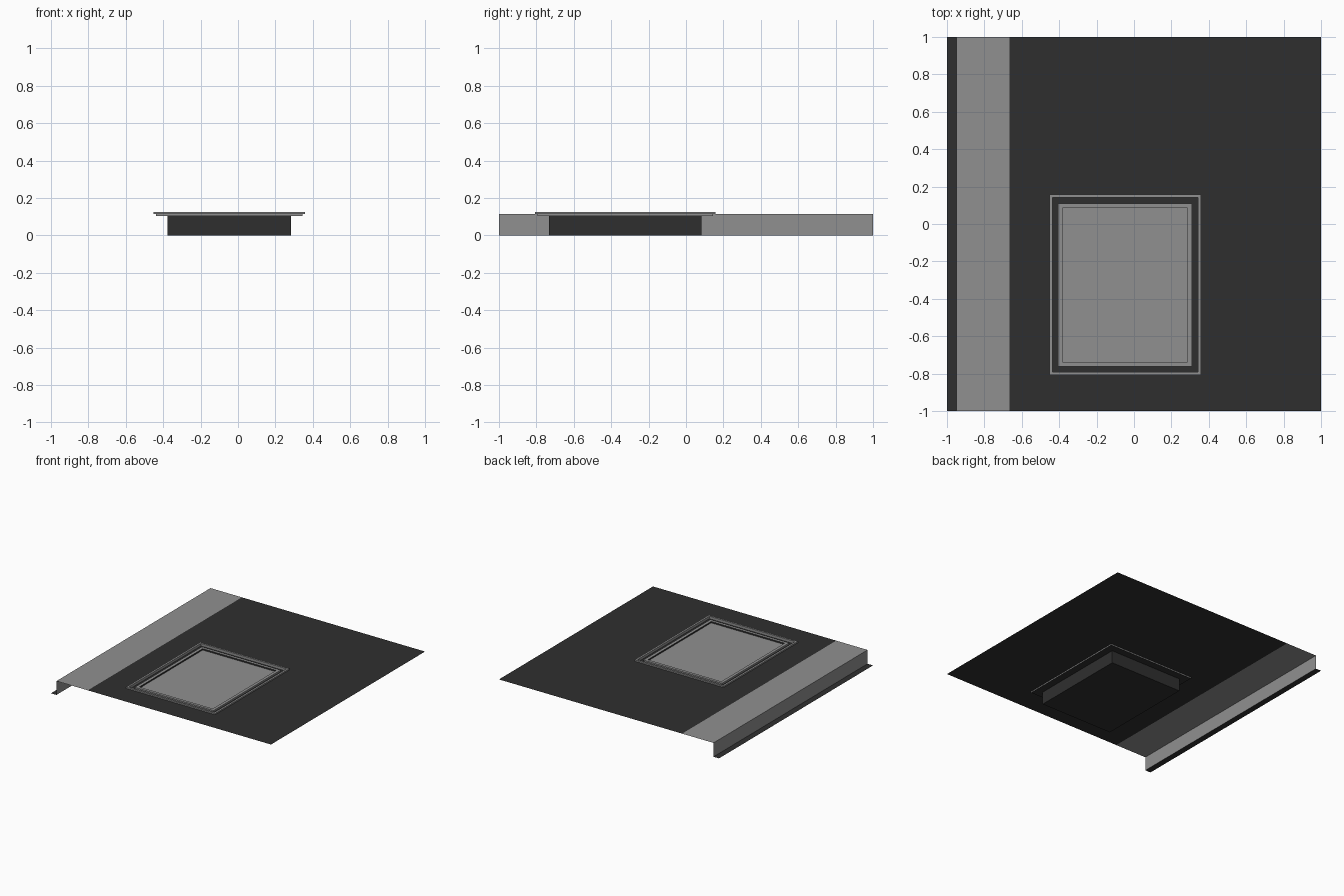
import bpy, bmesh

if "Cube" in bpy.data.objects:
    bpy.data.objects.remove(bpy.data.objects["Cube"])

def material(name, v):
    m = bpy.data.materials.new(name)
    m.diffuse_color = (v, v, v, 1)
    m.use_nodes = True
    m.node_tree.nodes["Principled BSDF"].inputs["Base Color"].default_value = m.diffuse_color
    return m

DARK = material("dark_asphalt", 0.028)
GRAY = material("light_concrete", 0.28)

def rect(x0, x1, y0, y1, z):
    return [(x0, y0, z), (x1, y0, z), (x1, y1, z), (x0, y1, z)]

def inset(d, z):
    """Hatch outline grown outwards by d from the pit walls."""
    return rect(-0.377 - d, 0.283 + d, -0.733 - d, 0.082 + d, z)

def build(name, mat, faces):
    me = bpy.data.meshes.new(name)
    bm = bmesh.new()
    for f in faces:
        bm.faces.new([bm.verts.new(p) for p in f])
    bmesh.ops.remove_doubles(bm, verts=bm.verts, dist=1e-5)
    bm.to_mesh(me)
    bm.free()
    me.materials.append(mat)
    ob = bpy.data.objects.new(name, me)
    bpy.context.collection.objects.link(ob)
    return ob

def band(a, b):
    """Four quads joining outline a to outline b."""
    return [(a[i], a[(i + 1) % 4], b[(i + 1) % 4], b[i]) for i in range(4)]

TOP, FLOOR = 0.114, 0.104

# road strip, kerb and pavement sheets
build("road_edge", DARK, [rect(-1, -0.95, -1, 1, 0)])
build("kerb", GRAY, [
    rect(-0.95, -0.665, -1, 1, TOP),
    [(-0.95, 1, 0), (-0.95, -1, 0), (-0.95, -1, TOP), (-0.95, 1, TOP)]])
build("pavement", DARK, band(rect(-0.665, 1, -1, 1, TOP), inset(0.062, TOP)))

# raised rim with its outer collar
build("hatch_rim", GRAY,
      band(inset(0.075, TOP), inset(0.075, 0.125))
      + band(inset(0.075, 0.125), inset(0.059, 0.125))
      + band(inset(0.062, FLOOR), inset(0.062, TOP)))
build("rim_inner_wall", GRAY, band(inset(0.059, 0.125), inset(0.059, FLOOR)))

# dark channel around the lid
build("channel", DARK, band(inset(0.062, FLOOR), inset(0, FLOOR)))

# lid border and slightly sunken panel
build("lid_border", GRAY,
      band(inset(0.028, FLOOR), inset(0.028, 0.118))
      + band(inset(0.028, 0.118), inset(0.004, 0.118)))
build("lid_recess_wall", DARK, band(inset(0.004, 0.118), inset(0.004, 0.106)))
build("lid_panel", GRAY, [inset(0.004, 0.106)])

# closed pit box below the lid
build("pit", DARK, band(inset(0, 0), inset(0, FLOOR)) + [inset(0, 0)[::-1]])
